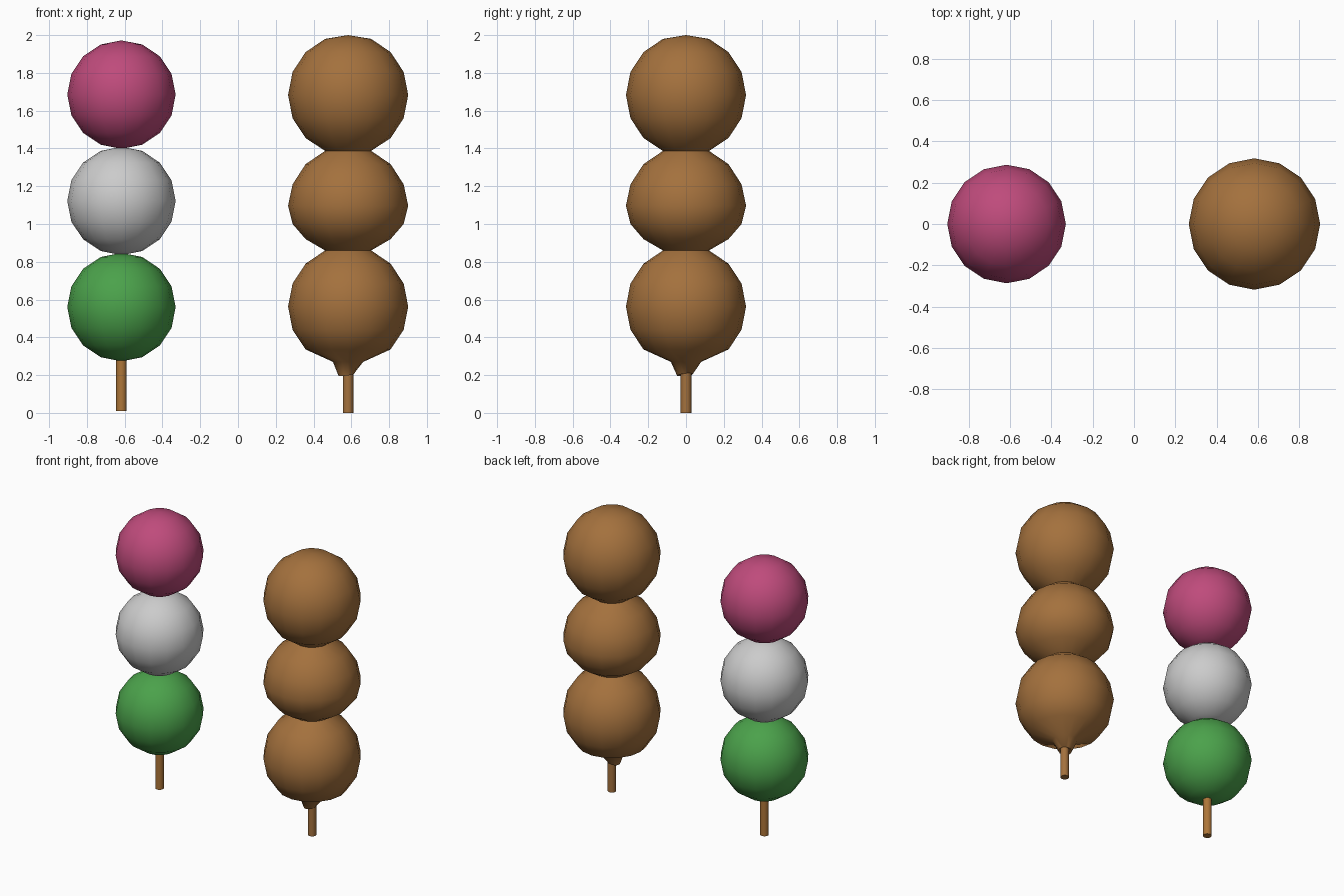
import bpy
import math

if "Cube" in bpy.data.objects:
    bpy.data.objects.remove(bpy.data.objects["Cube"])

LEFT_X, RIGHT_X = -0.617, 0.583
SIDES = 16


def material(name, rgb):
    mat = bpy.data.materials.new(name)
    mat.diffuse_color = (*rgb, 1)
    mat.use_nodes = True
    mat.node_tree.nodes["Principled BSDF"].inputs["Base Color"].default_value = mat.diffuse_color
    return mat


pink = material("pink", (0.52, 0.07, 0.20))
green = material("green", (0.07, 0.36, 0.07))
sauce = material("sauce", (0.37, 0.165, 0.047))
wood = material("wood", (0.42, 0.18, 0.04))


def finish(name, mat, angle=60):
    obj = bpy.context.object
    obj.name = name
    if mat:
        obj.data.materials.append(mat)
    bpy.ops.object.shade_smooth_by_angle(angle=math.radians(angle))


def ball(name, z, mat):
    bpy.ops.mesh.primitive_uv_sphere_add(segments=SIDES, ring_count=8,
                                         radius=0.287, location=(LEFT_X, 0, z))
    finish(name, mat)


def stick(name, x, bottom, top, mat):
    bpy.ops.mesh.primitive_cylinder_add(vertices=SIDES, radius=0.028,
                                        depth=top - bottom,
                                        location=(x, 0, (top + bottom) / 2))
    finish(name, mat)


# Three-colour skewer
ball("top_dumpling", 1.685, pink)
ball("middle_dumpling", 1.122, None)
ball("bottom_dumpling", 0.56, green)
stick("left_stick", LEFT_X, 0.01, 1.7, wood)

# Glazed skewer: stick and one continuous lathed coating
stick("right_stick", RIGHT_X, 0, 1.7, sauce)
profile = [(0.122, 1.98), (0.225, 1.91), (0.294, 1.805), (0.318, 1.683),
           (0.294, 1.56), (0.225, 1.455), (0.122, 1.387),
           (0.225, 1.317), (0.294, 1.21), (0.318, 1.097),
           (0.294, 1.0), (0.225, 0.92), (0.122, 0.86),
           (0.225, 0.79), (0.294, 0.685), (0.318, 0.563),
           (0.294, 0.44), (0.225, 0.336), (0.08, 0.27)]
verts = [(0, 0, 2.0)]
angles = [2 * math.pi * i / SIDES for i in range(SIDES)]
for r, z in profile:
    verts += [(r * math.cos(a), r * math.sin(a), z) for a in angles]
# Uneven drip around the stick, lowest at the front left
for a in angles:
    lean = math.cos(a - math.radians(215))
    r = 0.041 + 0.012 * lean
    verts.append((r * math.cos(a), r * math.sin(a), 0.203 - 0.008 * lean))
verts.append((0, 0, 0.21))

faces = []
for i in range(SIDES):
    j = (i + 1) % SIDES
    faces.append((0, 1 + i, 1 + j))
    for k in range(len(profile)):
        a, b = 1 + k * SIDES, 1 + (k + 1) * SIDES
        faces.append((a + i, b + i, b + j, a + j))
    last = 1 + len(profile) * SIDES
    faces.append((last + i, len(verts) - 1, last + j))
mesh = bpy.data.meshes.new("glaze")
mesh.from_pydata(verts, [], faces)
mesh.update()
glaze = bpy.data.objects.new("glaze", mesh)
bpy.context.collection.objects.link(glaze)
glaze.location.x = RIGHT_X
bpy.ops.object.select_all(action='DESELECT')
glaze.select_set(True)
bpy.context.view_layer.objects.active = glaze
finish("glazed_dumplings", sauce, 50)
